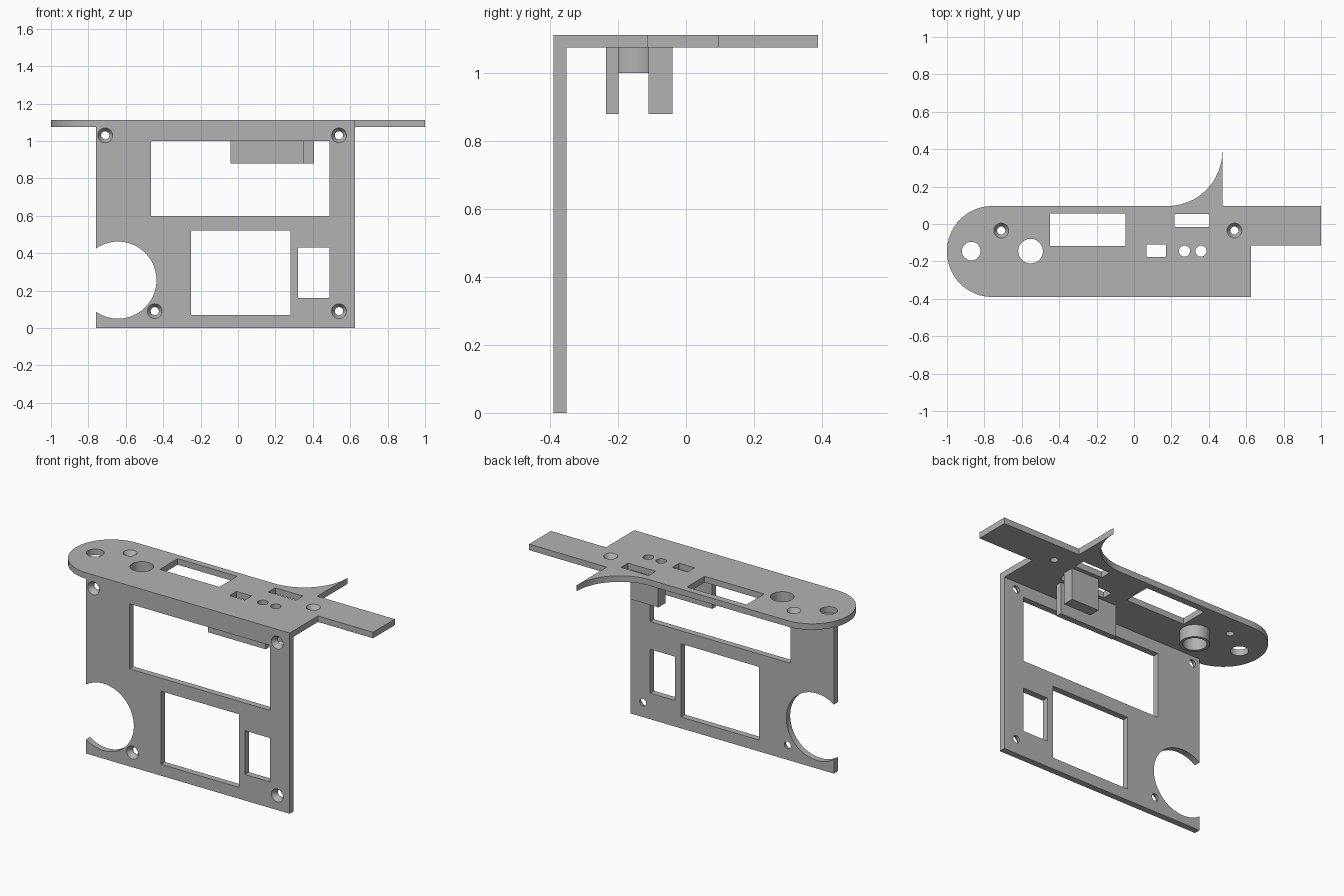
import bpy, bmesh
from math import pi, cos, sin, radians
from mathutils import Matrix, Vector

cube = bpy.data.objects.get("Cube")
if cube:
    bpy.data.objects.remove(cube, do_unlink=True)

grey = bpy.data.materials.new("light grey")
grey.use_nodes = True
grey.diffuse_color = (0.45, 0.45, 0.45, 1)
grey.node_tree.nodes["Principled BSDF"].inputs["Base Color"].default_value = grey.diffuse_color

FRONT, BACK = -0.39, -0.352      # front panel thickness
UNDER, TOP = 1.075, 1.112        # top shelf thickness
OVER = 0.05                      # cutter overshoot


def finish(bm, name):
    bmesh.ops.recalc_face_normals(bm, faces=bm.faces)
    mesh = bpy.data.meshes.new(name)
    bm.to_mesh(mesh)
    bm.free()
    mesh.materials.append(grey)
    obj = bpy.data.objects.new(name, mesh)
    bpy.context.collection.objects.link(obj)
    return obj


def box(name, x0, x1, y0, y1, z0, z1):
    bm = bmesh.new()
    size = Matrix.Diagonal((x1 - x0, y1 - y0, z1 - z0, 1))
    place = Matrix.Translation(((x0 + x1) / 2, (y0 + y1) / 2, (z0 + z1) / 2))
    bmesh.ops.create_cube(bm, size=1, matrix=place @ size)
    return finish(bm, name)


def rod(name, start, end, r1, r2=None, sides=48):
    start, end = Vector(start), Vector(end)
    axis = end - start
    bm = bmesh.new()
    turn = axis.to_track_quat('Z', 'Y').to_matrix().to_4x4()
    bmesh.ops.create_cone(bm, cap_ends=True, segments=sides, radius1=r1,
                          radius2=r1 if r2 is None else r2, depth=axis.length,
                          matrix=Matrix.Translation((start + end) / 2) @ turn)
    return finish(bm, name)


def prism(name, outline, z0, z1):
    bm = bmesh.new()
    face = bm.faces.new([bm.verts.new((x, y, z0)) for x, y in outline])
    new = bmesh.ops.extrude_face_region(bm, geom=[face])["geom"]
    verts = [v for v in new if isinstance(v, bmesh.types.BMVert)]
    bmesh.ops.translate(bm, verts=verts, vec=(0, 0, z1 - z0))
    return finish(bm, name)


def arc(cx, cy, r, a0, a1, n):
    angles = [radians(a0 + (a1 - a0) * i / n) for i in range(n + 1)]
    return [(cx + r * cos(a), cy + r * sin(a)) for a in angles]


def combine(target, tools, operation='DIFFERENCE'):
    bpy.context.view_layer.objects.active = target
    for tool in tools:
        mod = target.modifiers.new("combine", 'BOOLEAN')
        mod.operation, mod.solver, mod.object = operation, 'EXACT', tool
        bpy.ops.object.modifier_apply(modifier=mod.name)
        bpy.data.objects.remove(tool, do_unlink=True)


def screw_hole(face_point, inward):
    # countersink plus through hole
    p, d = Vector(face_point), Vector(inward)
    return [rod("countersink", p - d * 0.002, p + d * 0.028, 0.041, 0.022, 32),
            rod("screw_cut", p - d * OVER, p + d * 0.08, 0.022, sides=32)]


# Front panel with windows, side notch and screw holes
panel = box("mounting_bracket", -0.76, 0.625, FRONT, BACK, 0, TOP)
cuts = [box("window_cut", x0, x1, FRONT - OVER, BACK + OVER, z0, z1)
        for x0, x1, z0, z1 in [(-0.465, 0.49, 0.6, 1.0),
                               (-0.25, 0.28, 0.07, 0.52),
                               (0.32, 0.49, 0.16, 0.43)]]
cuts.append(rod("notch_cut", (-0.642, FRONT - OVER, 0.256),
                (-0.642, BACK + OVER, 0.256), 0.206, sides=96))
for x, z in [(-0.71, 1.03), (0.54, 1.03), (-0.445, 0.09), (0.54, 0.09)]:
    cuts += screw_hole((x, FRONT, z), (0, 1, 0))
combine(panel, cuts)

# Top shelf: rounded left end, right tab and curved fin at the back
outline = [(0.625, FRONT), (0.625, -0.115), (1.0, -0.115), (1.0, 0.096), (0.472, 0.096)]
outline += arc(0.179, 0.389, 0.293, 0, -90, 24)
outline += arc(-0.757, -0.147, 0.243, 90, 270, 48)
shelf = prism("top_shelf", outline, UNDER, TOP)
cuts = [box("slot_cut", x0, x1, y0, y1, UNDER - OVER, TOP + OVER)
        for x0, x1, y0, y1 in [(-0.45, -0.045, -0.117, 0.055),
                               (0.217, 0.405, -0.015, 0.053),
                               (0.067, 0.17, -0.177, -0.11)]]
for x, r in [(-0.87, 0.05), (-0.553, 0.066), (0.27, 0.03), (0.358, 0.03)]:
    cuts.append(rod("hole_cut", (x, -0.145, UNDER - OVER), (x, -0.145, TOP + OVER), r))
for x in (-0.71, 0.537):
    cuts += screw_hole((x, -0.035, TOP), (0, 0, -1))
combine(shelf, cuts)
combine(panel, [shelf], 'UNION')

# Collar under the large round hole
collar = rod("hole_collar", (-0.553, -0.145, 1.0), (-0.553, -0.145, UNDER), 0.083)
combine(collar, [rod("bore_cut", (-0.553, -0.145, 0.9), (-0.553, -0.145, 1.2), 0.066)])

# Hanging rib and block under the shelf
rib = box("hanging_rib", -0.04, 0.353, -0.235, -0.198, 0.88, UNDER)
block = box("hanging_block", 0.217, 0.405, -0.11, -0.04, 0.88, UNDER)

# Smooth round walls, keep hard edges
for obj in bpy.context.selected_objects:
    obj.select_set(False)
for obj in (panel, collar):
    obj.select_set(True)
bpy.context.view_layer.objects.active = panel
bpy.ops.object.shade_smooth_by_angle(angle=radians(30))
